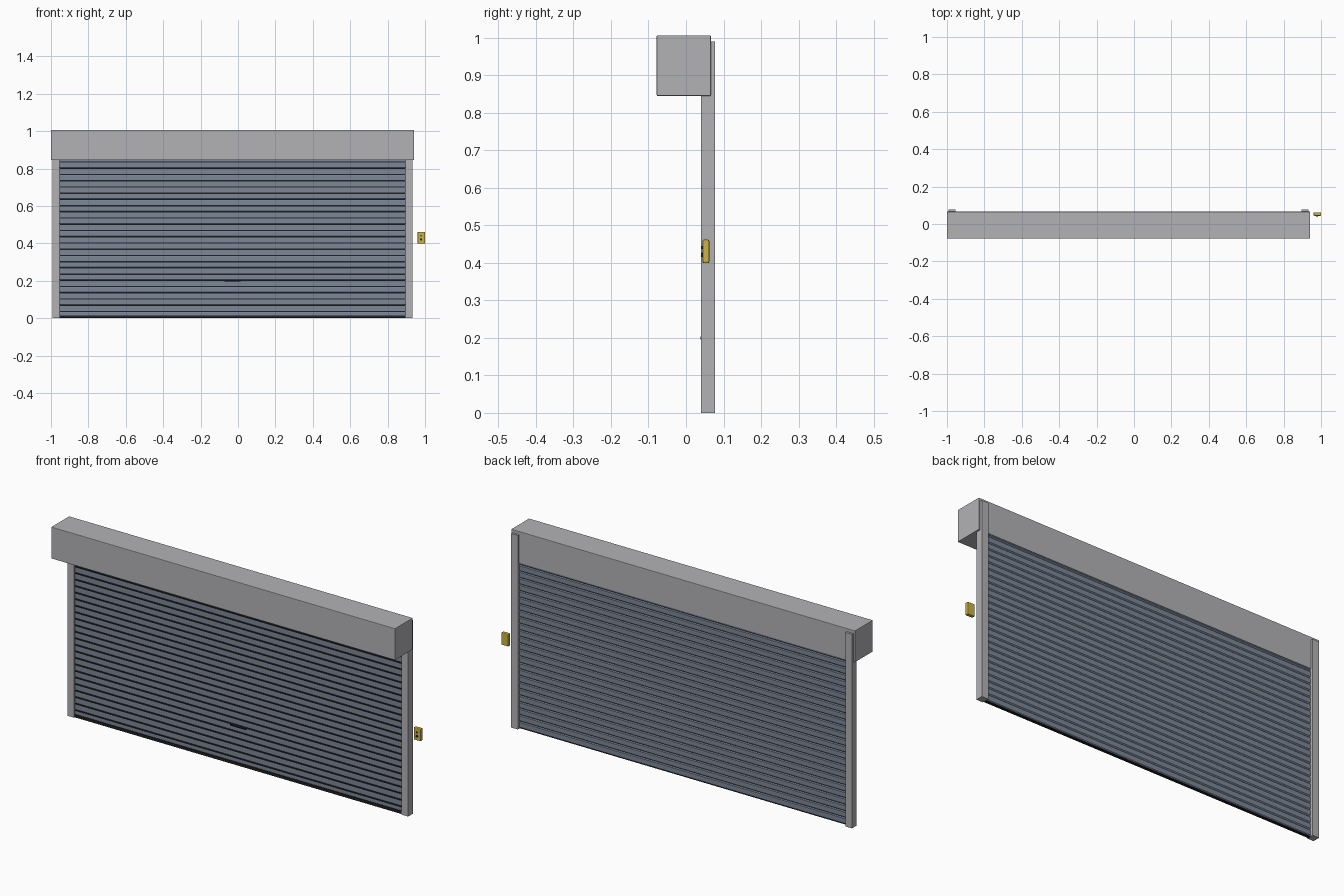
import bpy
import bmesh

if "Cube" in bpy.data.objects:
    bpy.data.objects.remove(bpy.data.objects["Cube"], do_unlink=True)


def material(name, rgb):
    mat = bpy.data.materials.new(name)
    mat.use_nodes = True
    color = (*rgb, 1)
    mat.diffuse_color = color
    mat.node_tree.nodes["Principled BSDF"].inputs["Base Color"].default_value = color
    return mat


grey = material("light grey metal", (0.45, 0.45, 0.47))
slate = material("slate blue metal", (0.20, 0.245, 0.31))
black = material("black rubber", (0.015, 0.015, 0.018))
yellow = material("yellow plastic", (0.60, 0.45, 0.06))


def finish(name, bm, mat):
    bmesh.ops.recalc_face_normals(bm, faces=bm.faces)
    mesh = bpy.data.meshes.new(name)
    bm.to_mesh(mesh)
    bm.free()
    mesh.materials.append(mat)
    obj = bpy.data.objects.new(name, mesh)
    bpy.context.collection.objects.link(obj)
    return obj


def add_box(bm, x, y, z):
    verts = bmesh.ops.create_cube(bm, size=1)["verts"]
    for v in verts:
        for axis, (low, high) in enumerate((x, y, z)):
            v.co[axis] = low if v.co[axis] < 0 else high


def box(name, x, y, z, mat, bevel=0):
    bm = bmesh.new()
    add_box(bm, x, y, z)
    obj = finish(name, bm, mat)
    if bevel:
        mod = obj.modifiers.new("soft edges", "BEVEL")
        mod.width = bevel
        mod.segments = 2
    return obj


# Roller housing and the two guide rails
CENTER = -0.029
box("roller_housing", (-1, 0.941), (-0.078, 0.066), (0.845, 1.006), grey, 0.002)
for side, name in ((-1, "right_guide_rail"), (1, "left_guide_rail")):
    edges = sorted((CENTER + side * 0.925, CENTER + side * 0.962))
    box(name, edges, (0.04, 0.077), (0, 0.99), grey)

# Interlocking curtain slats, each an extruded profile with chamfered edges
PITCH, COUNT = 0.0333, 26
LEFT, RIGHT = CENTER - 0.93, CENTER + 0.93
profile = ((0.053, 0), (0.050, 0.004), (0.050, 0.029), (0.053, PITCH),
           (0.059, PITCH), (0.063, 0.029), (0.063, 0.005), (0.059, 0))
bm = bmesh.new()
for i in range(COUNT):
    base = i * PITCH + 0.002
    ends = [[bm.verts.new((x, y, base + z)) for y, z in profile] for x in (LEFT, RIGHT)]
    for end in ends:
        bm.faces.new(end)
    for j in range(len(profile)):
        k = (j + 1) % len(profile)
        bm.faces.new((ends[0][j], ends[0][k], ends[1][k], ends[1][j]))
finish("curtain_slats", bm, slate)

# Dark seams on the front between slats
bm = bmesh.new()
for i in range(1, COUNT):
    z = i * PITCH + 0.002
    add_box(bm, (LEFT, RIGHT), (0.047, 0.055), (z - 0.003, z + 0.003))
finish("slat_seams", bm, black)

# Bottom seal and pull handle
box("bottom_seal", (LEFT, RIGHT), (0.045, 0.060), (0, 0.014), black)
box("pull_handle", (CENTER - 0.043, CENTER + 0.043), (0.038, 0.052), (0.196, 0.204), black, 0.002)

# Wall control box with two push buttons
box("control_box", (0.960, 1.0), (0.044, 0.062), (0.399, 0.462), yellow, 0.004)
for name, z, radius in (("up_button", 0.441, 0.004), ("down_button", 0.421, 0.006)):
    bm = bmesh.new()
    bmesh.ops.create_cone(bm, cap_ends=True, segments=16, radius1=radius,
                          radius2=radius, depth=0.006)
    for v in bm.verts:
        v.co = (0.979 + v.co.x, 0.044 + v.co.z, z + v.co.y)
    finish(name, bm, black)
